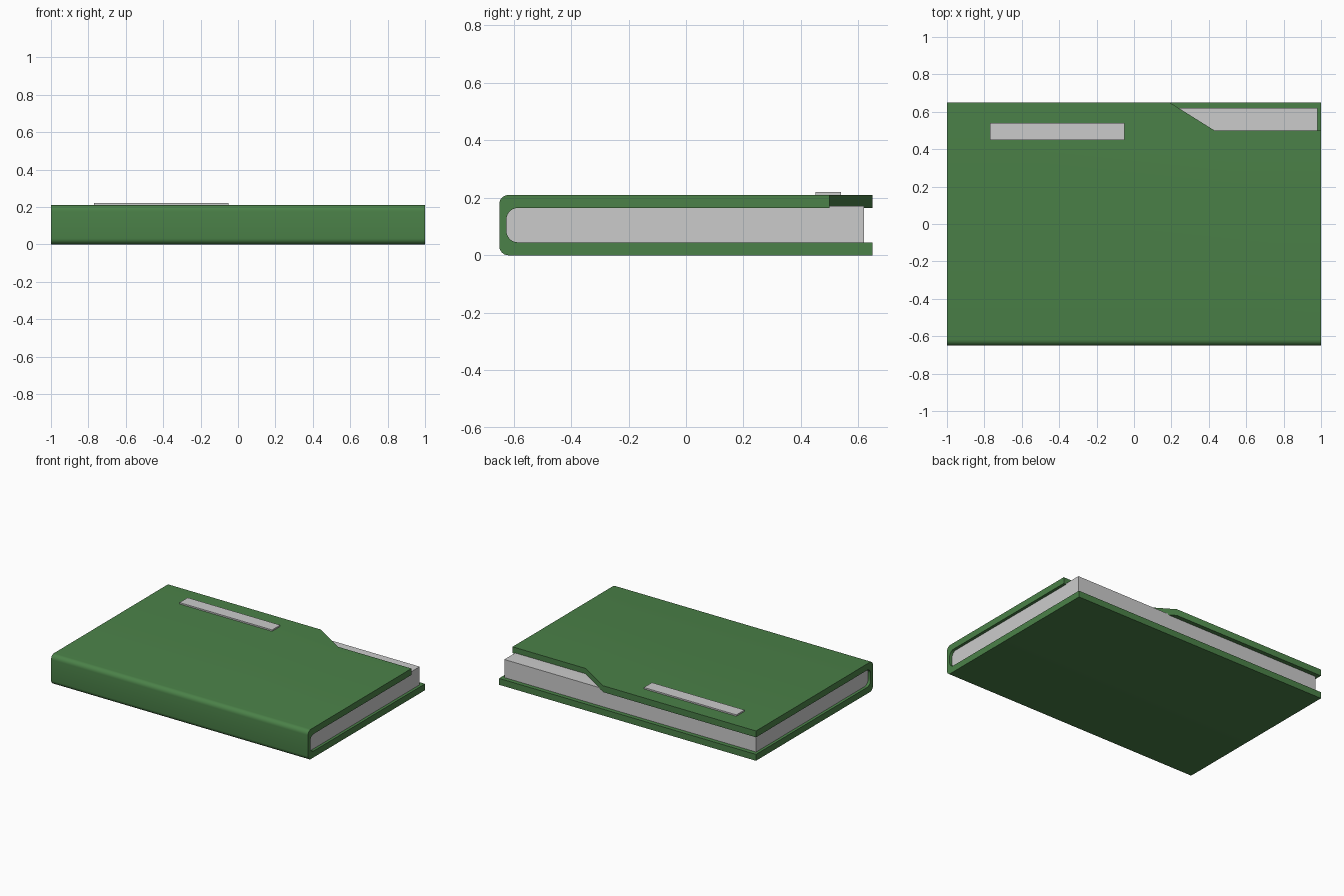
import bpy, bmesh, math

if "Cube" in bpy.data.objects:
    bpy.data.objects.remove(bpy.data.objects["Cube"])


def material(name, rgb):
    m = bpy.data.materials.new(name)
    m.diffuse_color = (*rgb, 1)
    m.use_nodes = True
    m.node_tree.nodes["Principled BSDF"].inputs["Base Color"].default_value = m.diffuse_color
    return m


def prism(name, points, vec, mat=None):
    """Extrude a closed 3D outline along vec."""
    bm = bmesh.new()
    face = bm.faces.new([bm.verts.new(p) for p in points])
    ext = bmesh.ops.extrude_face_region(bm, geom=[face])
    bmesh.ops.translate(bm, vec=vec, verts=[v for v in ext["geom"] if isinstance(v, bmesh.types.BMVert)])
    bmesh.ops.recalc_face_normals(bm, faces=bm.faces)
    me = bpy.data.meshes.new(name)
    bm.to_mesh(me)
    bm.free()
    ob = bpy.data.objects.new(name, me)
    bpy.context.collection.objects.link(ob)
    if mat:
        me.materials.append(mat)
    return ob


def smooth(ob):
    bpy.ops.object.select_all(action='DESELECT')
    ob.select_set(True)
    bpy.context.view_layer.objects.active = ob
    bpy.ops.object.shade_smooth_by_angle(angle=math.radians(35))


def spine_corners(y, z0, z1, r, n=6):
    """Rounded top and bottom corners at the spine side, top first."""
    pts = []
    for cz, start in ((z1 - r, 90), (z0 + r, 180)):
        for i in range(n + 1):
            a = math.radians(start + 90 * i / n)
            pts.append((y + r + r * math.cos(a), cz + r * math.sin(a)))
    return pts


def box(name, x0, x1, y0, y1, z0, z1):
    return prism(name, [(x0, y0, z0), (x1, y0, z0), (x1, y1, z0), (x0, y1, z0)], (0, 0, z1 - z0))


green = material("green_cover", (0.07, 0.22, 0.065))

# Cover: U-shaped wrap around the spine
outer = [(0.65, 0.21)] + spine_corners(-0.65, 0, 0.21, 0.032) + [(0.65, 0)]
inner = [(0.65, 0.045)] + spine_corners(-0.625, 0.045, 0.165, 0.04)[::-1] + [(0.65, 0.165)]
cover = prism("cover", [(-1, y, z) for y, z in outer + inner], (2, 0, 0), green)

# Corner notch in the upper board
cutter = prism("notch_cutter",
               [(0.03, 0.75, 0.1), (0.43, 0.50, 0.1), (1.1, 0.50, 0.1), (1.1, 0.75, 0.1)],
               (0, 0, 0.2), green)
cutter.hide_render = True
mod = cover.modifiers.new("notch", 'BOOLEAN')
mod.operation = 'DIFFERENCE'
mod.solver = 'EXACT'
mod.object = cutter
bpy.context.view_layer.objects.active = cover
bpy.ops.object.modifier_apply(modifier=mod.name)
bpy.data.objects.remove(cutter)
smooth(cover)

# Page block, rounded at the spine and seated slightly into the boards
page = [(0.62, 0.172)] + spine_corners(-0.632, 0.038, 0.172, 0.04) + [(0.62, 0.038)]
pages = prism("page_block", [(-0.98, y, z) for y, z in page], (1.96, 0, 0))
smooth(pages)

# Raised label strip on the upper board
box("label_strip", -0.77, -0.05, 0.45, 0.54, 0.20, 0.22)
